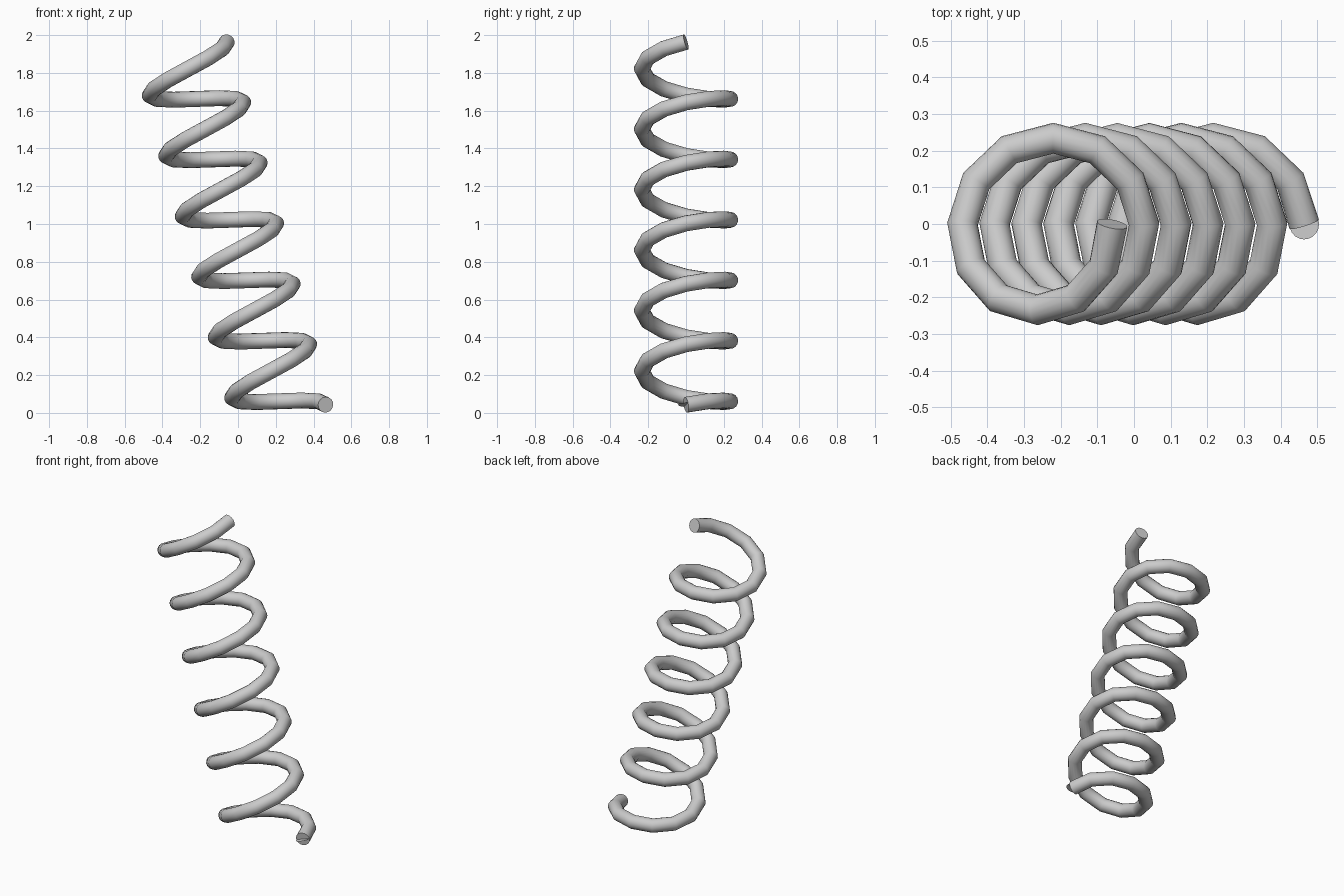
import bpy
import bmesh
from math import sin, cos, tau, radians
from mathutils import Matrix, Vector

cube = bpy.data.objects.get("Cube")
if cube:
    bpy.data.objects.remove(cube, do_unlink=True)

TURNS, STEPS = 6, 12      # coil turns and straight pieces per turn
RADIUS, WIRE = 0.234, 0.042
PITCH = 0.3318
TILT = Matrix.Rotation(radians(-15.25), 4, 'Y')
START = Vector((0.464, 0, 0.043))

metal = bpy.data.materials.new("light grey metal")
metal.use_nodes = True
grey = (0.6, 0.6, 0.6, 1)
metal.diffuse_color = grey
metal.node_tree.nodes["Principled BSDF"].inputs["Base Color"].default_value = grey


def coil_point(i):
    """Point i on the leaning helix, beginning at START."""
    a = tau * i / STEPS
    local = Vector((RADIUS * (cos(a) - 1), RADIUS * sin(a), PITCH * i / STEPS))
    return START + TILT @ local


# Spring wire: a straight-segment helix with a round section and capped ends
curve = bpy.data.curves.new("spring_coil", 'CURVE')
curve.dimensions = '3D'
curve.bevel_depth = WIRE
curve.bevel_resolution = 6
curve.use_fill_caps = True
count = TURNS * STEPS + 1
spline = curve.splines.new('POLY')
spline.points.add(count - 1)
for i, point in enumerate(spline.points):
    point.co = (*coil_point(i), 1)
spline.use_smooth = True
coil = bpy.data.objects.new("spring_coil", curve)
bpy.context.collection.objects.link(coil)
curve.materials.append(metal)

bpy.ops.object.select_all(action='DESELECT')
coil.select_set(True)
bpy.context.view_layer.objects.active = coil
bpy.ops.object.convert(target='MESH')
bm = bmesh.new()
bm.from_mesh(coil.data)
bmesh.ops.remove_doubles(bm, verts=bm.verts, dist=0.0005)
bmesh.ops.recalc_face_normals(bm, faces=bm.faces)
bm.to_mesh(coil.data)
bm.free()
bpy.ops.object.shade_smooth_by_angle(angle=radians(40))

# Flat disc lying across the lower end of the wire
mesh = bpy.data.meshes.new("end_disc")
bm = bmesh.new()
bmesh.ops.create_circle(bm, cap_ends=True, segments=20, radius=WIRE,
                        matrix=Matrix.Translation(START) @ TILT)
bm.to_mesh(mesh)
bm.free()
mesh.materials.append(metal)
disc = bpy.data.objects.new("end_disc", mesh)
bpy.context.collection.objects.link(disc)
